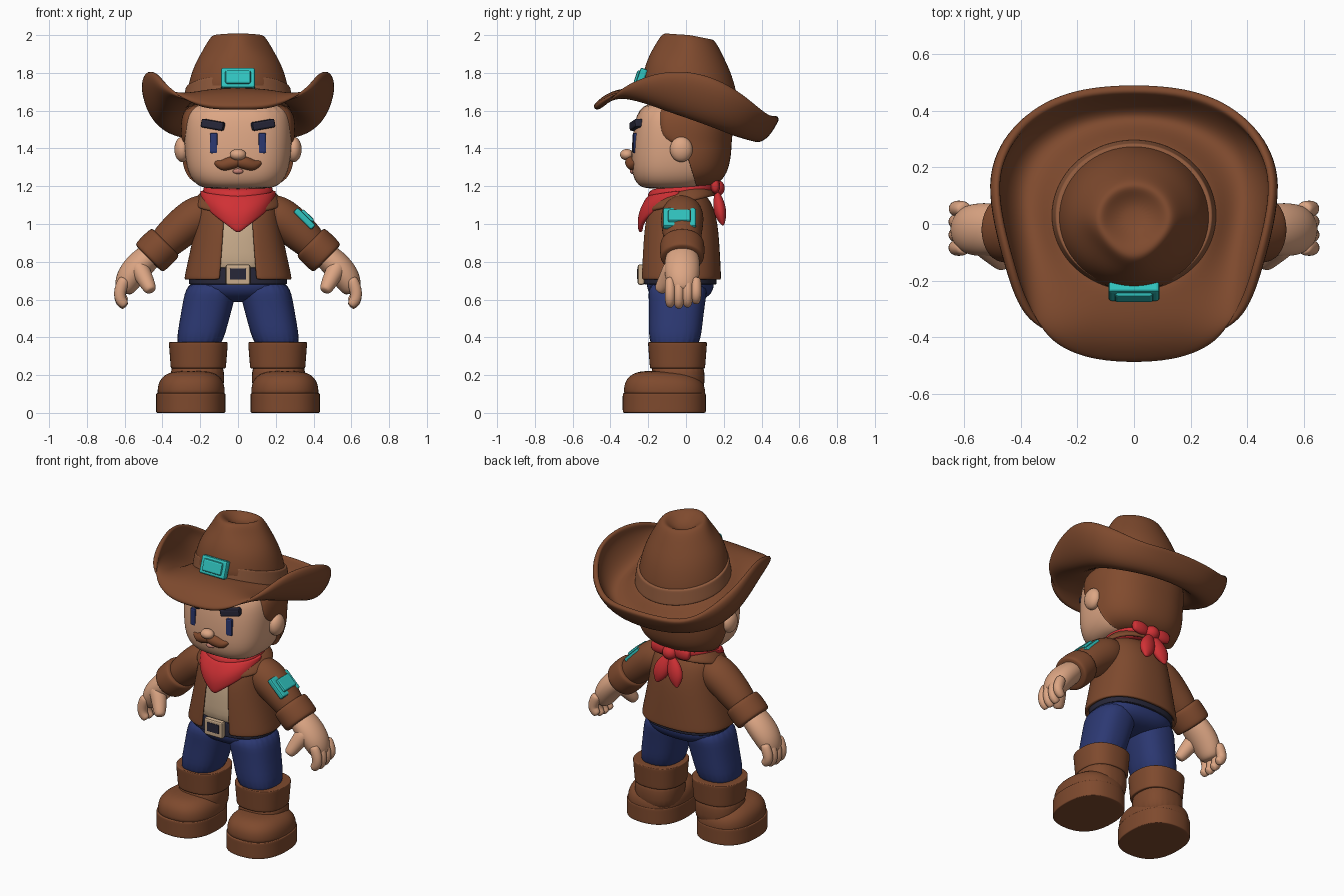
import bpy, bmesh, math
from math import sin, cos, pi
from mathutils import Vector

old_cube = bpy.data.objects.get("Cube")
if old_cube:
    bpy.data.objects.remove(old_cube, do_unlink=True)


def material(name, *colour):
    mat = bpy.data.materials.new(name)
    mat.use_nodes = True
    mat.diffuse_color = (*colour, 1)
    shader = mat.node_tree.nodes["Principled BSDF"]
    shader.inputs["Base Color"].default_value = (*colour, 1)
    shader.inputs["Roughness"].default_value = .8
    return mat


BROWN = material("leather brown", .21, .068, .027)
BAND = material("light brown", .27, .1, .045)
HAIR = material("hair brown", .22, .07, .027)
SKIN = material("skin", .72, .38, .23)
RED = material("scarf red", .63, .03, .035)
BLUE = material("denim blue", .025, .04, .17)
TEAL = material("teal", .03, .55, .52)
TAN = material("tan", .58, .41, .26)
DARK = material("dark navy", .02, .02, .04)
LIP = material("lip", .55, .22, .17)


def clamp(value):
    return max(0, min(1, value))


def power(value, roundness):
    return math.copysign(abs(value) ** (2 / roundness), value)


def paint(obj, name, mat, smooth=True):
    obj.name = name
    obj.data.materials.append(mat)
    if smooth:
        obj.data.shade_smooth()
    return obj


def build(name, rows, mat, closed=True, caps=True, thick=0):
    """Skin a list of point rows into a smooth surface."""
    bm = bmesh.new()
    grid = [[bm.verts.new(point) for point in row] for row in rows]
    count = len(rows[0])
    for lower, upper in zip(grid, grid[1:]):
        for i in range(count if closed else count - 1):
            j = (i + 1) % count
            bm.faces.new((lower[i], lower[j], upper[j], upper[i]))
    if caps:
        bm.faces.new(grid[0])
        bm.faces.new(grid[-1])
    bmesh.ops.recalc_face_normals(bm, faces=bm.faces)
    mesh = bpy.data.meshes.new(name)
    bm.to_mesh(mesh)
    bm.free()
    obj = bpy.data.objects.new(name, mesh)
    bpy.context.collection.objects.link(obj)
    if thick:
        shell = obj.modifiers.new("thickness", "SOLIDIFY")
        shell.thickness, shell.offset = thick, 0
    subsurf = obj.modifiers.new("smooth", "SUBSURF")
    subsurf.levels = subsurf.render_levels = 2
    return paint(obj, name, mat)


def loft(name, rings, mat, depth=1.0, at=(0, -.03), lean=(0, 0), n=2.4, seg=24,
         gap=0, tilt=0, rim=False, front=None, thick=0):
    """Stack rounded rings (height, half width, optional half depth)."""
    rings = [(z, hx, rest[0] if rest else hx * depth) for z, hx, *rest in rings]
    if rim:
        ends = [(z, hx * .9, hy * .9) for z, hx, hy in (rings[0], rings[-1])]
        inner = [tuple(a + (b - a) * k for a, b in zip(rings[0], rings[-1])) for k in (.07, .93)]
        rings = [ends[0], rings[0], *inner, rings[-1], ends[1]]
    rows = []
    for z, hx, hy in rings:
        rise = z - rings[0][0]
        cx, cy = at[0] + lean[0] * rise, at[1] + lean[1] * rise
        row = []
        for i in range(seg):
            angle = gap + 2 * (pi - gap) * i / (seg - 1 if gap else seg)
            x, y = cx + hx * power(sin(angle), n), cy - hy * power(cos(angle), n)
            if front:
                y = max(y, front(z))
            row.append((x, y, z - tilt * (y - cy)))
        rows.append(row)
    return build(name, rows, mat, closed=not gap, caps=not gap, thick=thick)


def sweep(name, path, mat, side=1, y=(-.02, -.02), depth=1.0, seg=12, cap=.45):
    """Tube along (x, height, radius), with y running from start to end."""
    last = len(path) - 1
    points = [Vector((x * side, y[0] + (y[1] - y[0]) * i / last, z))
              for i, (x, z, r) in enumerate(path)]
    radii = [r for x, z, r in path]
    head = points[0] + (points[0] - points[1]).normalized() * radii[0] * cap
    tail = points[-1] + (points[-1] - points[-2]).normalized() * radii[-1] * cap
    points = [head, *points, tail]
    radii = [radii[0] * .65, *radii, radii[-1] * .65]
    rows = []
    for i, (point, radius) in enumerate(zip(points, radii)):
        along = (points[min(i + 1, last + 2)] - points[max(i - 1, 0)]).normalized()
        across = Vector((0, 1, 0)).cross(along).normalized()
        inward = along.cross(across) * depth
        angles = [2 * pi * k / seg for k in range(seg)]
        rows.append([point + radius * (across * cos(a) + inward * sin(a)) for a in angles])
    return build(name, rows, mat)


def box(name, loc, size, mat, rot=(0, 0, 0), bevel=.01):
    bpy.ops.mesh.primitive_cube_add(size=1, location=loc, rotation=rot)
    obj = paint(bpy.context.object, name, mat, smooth=False)
    obj.scale = size
    bpy.ops.object.transform_apply(location=False, rotation=False)
    edge = obj.modifiers.new("bevel", "BEVEL")
    edge.width, edge.segments = bevel, 2


def ball(name, loc, size, mat):
    bpy.ops.mesh.primitive_uv_sphere_add(segments=24, ring_count=14, radius=1, location=loc)
    paint(bpy.context.object, name, mat).scale = size


# Hat brim: rounded outline, narrower in front, with rolled-up sides
rows = []
for t, roll in ((0, 0), (.25, .3), (.5, .6), (.75, .87), (.93, 1.02), (1, .95)):
    row = []
    for i in range(28):
        angle = 2 * pi * i / 28
        y = .485 * power(sin(angle), 2.5)
        x = .5 * power(cos(angle), 2.5) * (.965 + .07 * max(-1, min(1, y * 6)))
        lift = .225 * clamp(1 - ((y + .02) / .45) ** 2)
        z = 1.59 - .04 * y + lift
        toward = math.atan2(y - .04, x)
        xi, yi = .265 * cos(toward), .03 + .25 * sin(toward)
        zi = 1.645 - .27 * yi
        h = t + (roll - t) * clamp(lift * 9)
        sag = (.085 + .05 * clamp(y * 3)) * clamp(y * 2.5 + 1.1) * sin(pi * t)
        row.append((xi + (x - xi) * h, yi + (y - yi) * h, zi + (z - zi) * t ** 4 - sag))
    rows.append(row)
build("hat_brim", rows, BROWN, caps=False, thick=.035)

# Hat crown with a dented top pinched at the front
crown = loft("hat_crown", [(1.6, .285), (1.72, .27), (1.83, .24), (1.92, .19), (1.98, .155),
                           (2.01, .125), (1.98, .09), (1.95, .04)],
             BROWN, depth=.95, at=(0, .02), n=2, tilt=.2)
for vert in crown.data.vertices:
    if vert.co.z > 1.9:
        vert.co.z = min(vert.co.z, 2.01)
        vert.co.x *= 1 - .3 * clamp(-vert.co.y * 7)
loft("hat_band", [(1.63, .295), (1.72, .28)], BAND, depth=.92, at=(0, .03), n=2, tilt=.27, rim=True)
box("hat_buckle", (0, -.238, 1.77), (.18, .04, .11), TEAL, (-.33, 0, 0))
box("hat_buckle_plate", (0, -.256, 1.777), (.135, .025, .075), TEAL, (-.33, 0, 0))

# Head, hair and face
loft("head", [(1.185, .15), (1.2, .22), (1.27, .27), (1.4, .287), (1.55, .29), (1.66, .25)],
     SKIN, depth=.86, at=(0, -.07), lean=(0, .12), n=2.7)
loft("hair", [(1.195, .15), (1.21, .23), (1.27, .285), (1.36, .3), (1.41, .3), (1.44, .3),
              (1.55, .308), (1.66, .27)], HAIR, depth=.87, lean=(0, .05), n=2.35, seg=36,
     front=lambda z: -.14 if z > 1.42 else .055 - (z - 1.2) * .3)
ball("nose", (0, -.313, 1.367), (.043, .036, .03), SKIN)
ball("lower_lip", (0, -.283, 1.279), (.028, .014, .014), LIP)
for s, side in ((1, "left_"), (-1, "right_")):
    ball(side + "ear", (.295 * s, -.025, 1.395), (.042, .06, .067), SKIN)
    box(side + "eye", (.128 * s, -.266, 1.428), (.042, .03, .11), BLUE, (0, 0, .12 * s))
    box(side + "eyebrow", (.132 * s, -.262, 1.525), (.125, .05, .046), DARK,
        (0, -.17 * s, .25 * s))
    sweep(side + "moustache", [(0, 1.33, .03), (.045, 1.322, .037), (.088, 1.307, .03),
                               (.116, 1.325, .015)], HAIR, s, y=(-.295, -.27))

# Shirt, jacket and collar
loft("shirt", [(.7, .24), (.85, .22, .185), (1, .19, .175), (1.1, .16), (1.17, .1)],
     TAN, depth=.8)
loft("neck", [(1.1, .11), (1.23, .11)], SKIN, n=2)
loft("jacket", [(.705, .275), (.72, .275), (.85, .245, .2), (1, .215, .19), (1.09, .205, .165),
                (1.14, .18), (1.18, .12)], BROWN, depth=.75, gap=.28, thick=.022)
loft("collar", [(1.19, .14), (1.165, .185), (1.125, .22), (1.105, .228)],
     BROWN, depth=.8, n=2.2, gap=.55, tilt=-.25, thick=.02)

# Neck scarf: pointed front, ring, and knot with loops and tails behind
rows = []
for t in (0, .2, .4, .6, .8, 1):
    row = []
    for i in range(17):
        u = i / 8 - 1
        top = 1.18 - .03 * cos(u * 1.5)
        low = .945 + .2 * abs(u) ** .9
        bulge = .17 + .05 * t + .025 * sin(pi * t)
        row.append((.19 * sin(u * 1.5), -.02 - bulge * cos(u * 1.5), top + (low - top) * t))
    rows.append(row)
build("scarf_front", rows, RED, closed=False, caps=False, thick=.025)
bpy.ops.mesh.primitive_torus_add(major_segments=40, minor_segments=14, major_radius=.143,
                                 minor_radius=.043, location=(0, -.02, 1.172), rotation=(.2, 0, 0))
paint(bpy.context.object, "scarf_ring", RED)
ball("scarf_knot", (0, .16, 1.19), (.048, .045, .045), RED)

# Belt and trouser hips
loft("belt", [(.68, .262), (.77, .258)], DARK, depth=.74, rim=True)
box("belt_buckle", (0, -.238, .732), (.13, .035, .108), TAN)
box("belt_buckle_inset", (0, -.254, .735), (.085, .009, .058), DARK, bevel=.003)
loft("trouser_hips", [(.585, .13), (.62, .23), (.67, .26), (.72, .255)], BLUE, depth=.7)

for s, side in ((1, "left_"), (-1, "right_")):
    sweep(side + "scarf_loop", [(.02, 1.195, .022), (.07, 1.205, .05), (.12, 1.2, .038)],
          RED, s, y=(.155, .155), depth=.6)
    sweep(side + "scarf_tail", [(.015, 1.16, .025), (.04, 1.1, .055), (.06, 1.04, .05),
                                (.07, 1, .015)], RED, s, y=(.165, .195), depth=.65)

    # Legs and boots
    loft(side + "trouser_leg", [(.71, .135, .165), (.6, .137), (.48, .13), (.3, .122)],
         BLUE, depth=1.1, at=(.13 * s, -.04), lean=(-.22 * s, .06))
    loft(side + "boot_cuff", [(.235, .147), (.375, .158)], BROWN, at=(.21 * s, -.045), rim=True)
    loft(side + "boot_shaft", [(.06, .142), (.2, .142), (.28, .14)], BROWN, at=(.215 * s, -.043))
    loft(side + "boot_foot", [(.06, .177), (.115, .181), (.16, .174), (.195, .15), (.222, .1)],
         BROWN, depth=1.21, at=(.248 * s, -.113), tilt=.04)
    loft(side + "boot_sole", [(0, .185), (.105, .185)], BROWN, depth=1.2,
         at=(.25 * s, -.115), rim=True)

    # Sleeve and cuff
    sweep(side + "sleeve", [(.14, 1.08, .09), (.21, 1.045, .114), (.3, .98, .105),
                            (.4, .885, .092)], BROWN, s, depth=1.05, seg=16)
    sweep(side + "sleeve_cuff", [(.383, .905, .1), (.39, .898, .11), (.465, .825, .11),
                                 (.472, .818, .1)], BROWN, s, depth=1.1, seg=16, cap=.03)

    # Hand with four fingers and a thumb
    sweep(side + "palm", [(.45, .845, .07), (.515, .79, .08), (.575, .72, .077), (.6, .66, .06)],
          SKIN, s, depth=1.25)
    for i, finger in enumerate(("index", "middle", "ring", "little")):
        y, lift = -.084 + i * .046, .006 * (i - 1) ** 2
        sweep(side + finger + "_finger", [(.605, .7, .036), (.629, .64, .036),
                                          (.622, .59 + lift, .034), (.603, .57 + lift, .029)],
              SKIN, s, y=(y, y), depth=.88, seg=8)
    sweep(side + "thumb", [(.525, .77, .055), (.49, .705, .046), (.465, .655, .036)],
          SKIN, s, y=(-.07, -.135))

# Badge on the left sleeve
box("sleeve_badge", (.352, -.035, 1.028), (.135, .175, .035), TEAL, (0, .78, 0))
box("sleeve_badge_plate", (.365, -.035, 1.04), (.085, .12, .03), TEAL, (0, .78, 0))
